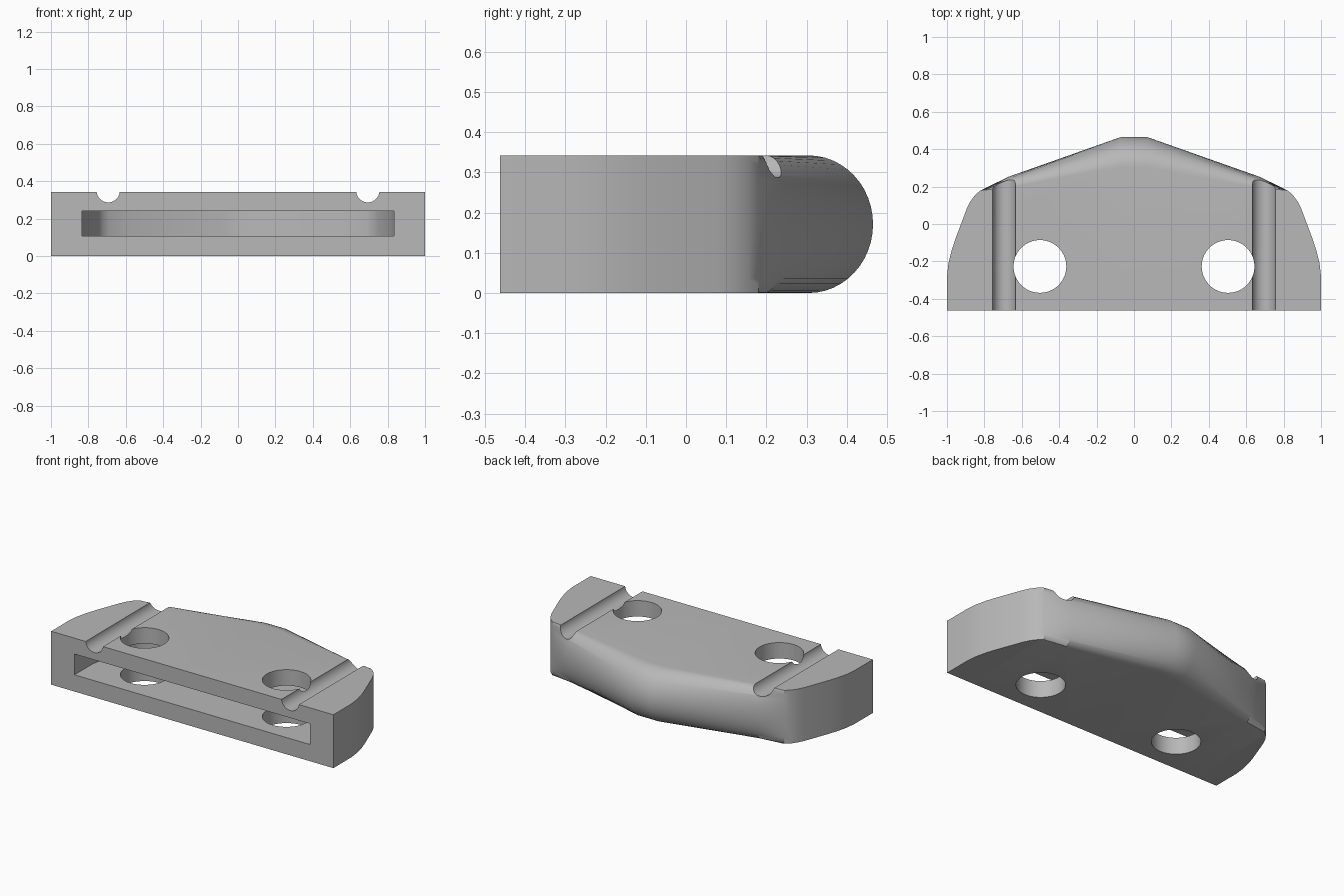
import bpy
import bmesh
import math
from mathutils import Matrix

if "Cube" in bpy.data.objects:
    bpy.data.objects.remove(bpy.data.objects["Cube"], do_unlink=True)

HEIGHT = 0.342
FRONT = -0.463
ARC_STEPS = 24

grey = bpy.data.materials.new("plain grey")
grey.use_nodes = True
colour = (0.48, 0.48, 0.48, 1)
grey.diffuse_color = colour
grey.node_tree.nodes["Principled BSDF"].inputs["Base Color"].default_value = colour


def make_object(name, bm):
    bmesh.ops.recalc_face_normals(bm, faces=bm.faces)
    mesh = bpy.data.meshes.new(name)
    bm.to_mesh(mesh)
    bm.free()
    mesh.materials.append(grey)
    obj = bpy.data.objects.new(name, mesh)
    bpy.context.collection.objects.link(obj)
    return obj


def prism(name, outline, low, high):
    bm = bmesh.new()
    face = bm.faces.new([bm.verts.new((x, y, low)) for x, y in outline])
    moved = bmesh.ops.extrude_face_region(bm, geom=[face])["geom"]
    verts = [v for v in moved if isinstance(v, bmesh.types.BMVert)]
    bmesh.ops.translate(bm, verts=verts, vec=(0, 0, high - low))
    return make_object(name, bm)


def rod(name, radius, length, matrix):
    bm = bmesh.new()
    bmesh.ops.create_cone(bm, cap_ends=True, segments=64, radius1=radius,
                          radius2=radius, depth=length, matrix=matrix)
    return make_object(name, bm)


# Body: cross-sections across the width as (x, back edge y, rounding depth)
half = [(0.07, 0.465, 0.16), (0.67, 0.253, 0.06), (0.82, 0.18, 0),
        (0.85, 0.155, 0), (0.875, 0.12, 0), (0.895, 0.08, 0),
        (0.955, -0.08, 0), (0.975, -0.14, 0), (0.992, -0.21, 0), (1, -0.28, 0)]
stations = [(-x, y, r) for x, y, r in reversed(half)] + half
bm = bmesh.new()
rings = []
for x, back, depth in stations:
    ring = [bm.verts.new((x, FRONT, HEIGHT)), bm.verts.new((x, FRONT, 0))]
    for i in range(ARC_STEPS + 1):
        a = math.pi * (i / ARC_STEPS - 0.5)
        ring.append(bm.verts.new((x, back - depth * (1 - math.cos(a)),
                                  HEIGHT / 2 * (1 + math.sin(a)))))
    rings.append(ring)
for one, two in zip(rings, rings[1:]):
    for i in range(len(one)):
        j = (i + 1) % len(one)
        bm.faces.new((one[i], one[j], two[j], two[i]))
bm.faces.new(rings[0])
bm.faces.new(rings[-1])
body = make_object("body", bm)

# Front slot, its inner wall following the outer outline
inner = [(0.835, FRONT - 0.1), (0.835, -0.28), (0.815, -0.17), (0.745, 0.02),
         (0.725, 0.05), (0.69, 0.075), (0.6, 0.11), (0.07, 0.295)]
cutters = [prism("slot_cutter", inner + [(-x, y) for x, y in reversed(inner)],
                 0.107, 0.24)]

# Round through holes and cable grooves on both sides
for side in (-1, 1):
    cutters.append(rod("hole_cutter", 0.141, 1,
                       Matrix.Translation((side * 0.503, -0.227, HEIGHT / 2))))
    cutters.append(rod("groove_cutter", 0.062, 2,
                       Matrix.Translation((side * 0.694, 0, 0.349))
                       @ Matrix.Rotation(math.pi / 2, 4, "X")))

bpy.context.view_layer.objects.active = body
body.select_set(True)
for cutter in cutters:
    cutter.hide_render = True
    mod = body.modifiers.new("cut", "BOOLEAN")
    mod.operation = "DIFFERENCE"
    mod.solver = "EXACT"
    mod.object = cutter
    bpy.ops.object.modifier_apply(modifier=mod.name)
    bpy.data.objects.remove(cutter, do_unlink=True)

# Smooth curves with crisp edges
bpy.ops.object.select_all(action="DESELECT")
body.select_set(True)
bpy.ops.object.shade_smooth_by_angle(angle=math.radians(25))
